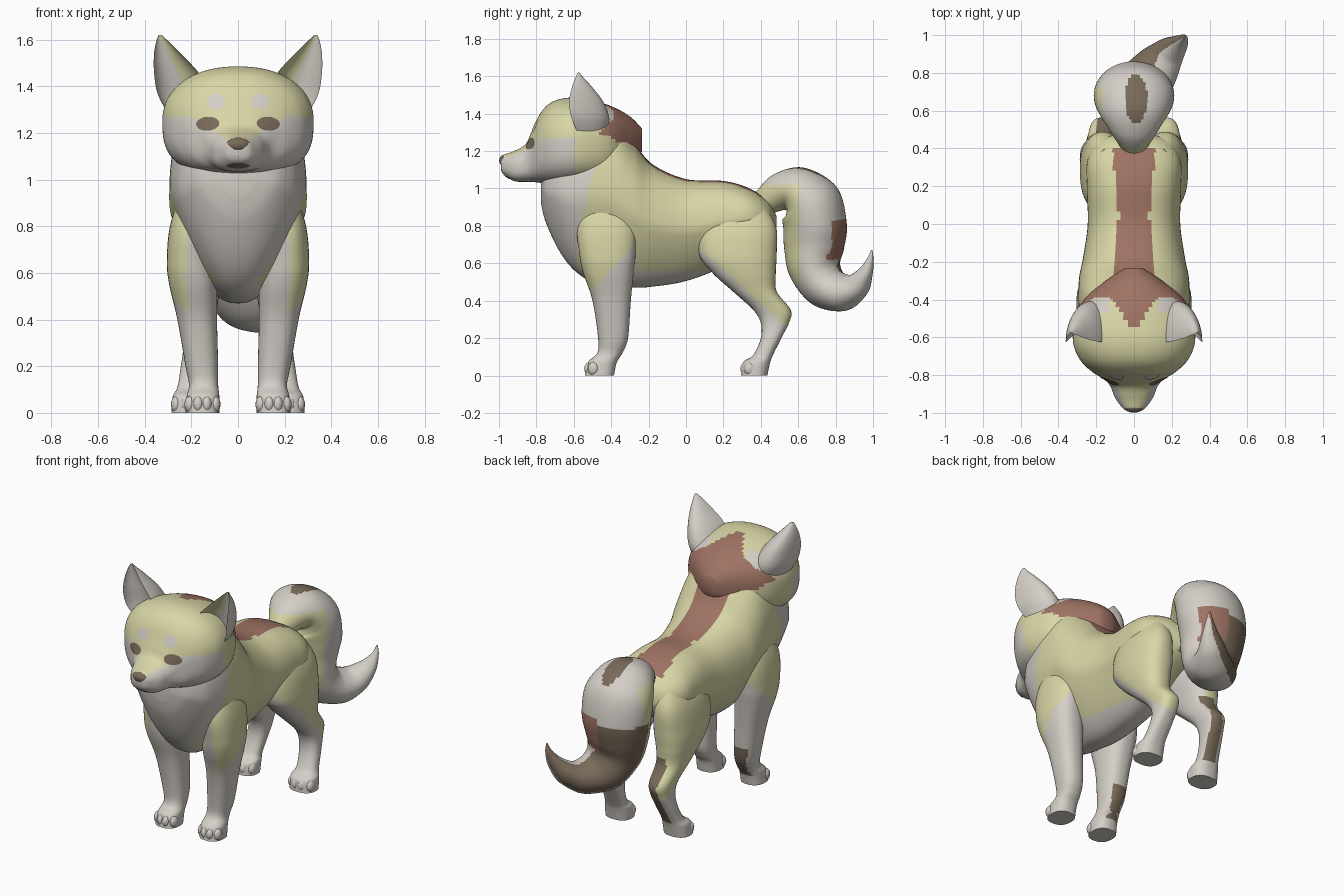
import bpy, bmesh, math
from mathutils import Vector
from mathutils.bvhtree import BVHTree

cube = bpy.data.objects.get("Cube")
if cube:
    bpy.data.objects.remove(cube, do_unlink=True)

CREAM, WHITE, DARK, RED = range(4)


def material(name, colour):
    mat = bpy.data.materials.new(name)
    mat.use_nodes = True
    mat.diffuse_color = (*colour, 1)
    mat.node_tree.nodes["Principled BSDF"].inputs["Base Color"].default_value = (*colour, 1)
    return mat


MATERIALS = [
    material("cream fur", (.69, .67, .38)),
    material("white fur", (.66, .62, .57)),
    material("dark brown", (.19, .145, .10)),
    material("red brown fur", (.34, .17, .125)),
]


def finish(bm, name, rule):
    """Turn a bmesh into a smooth object, colouring each face by a rule."""
    bm.normal_update()
    for face in bm.faces:
        face.material_index = rule(face.calc_center_median(), face.normal)
    mesh = bpy.data.meshes.new(name)
    bm.to_mesh(mesh)
    bm.free()
    for mat in MATERIALS:
        mesh.materials.append(mat)
    obj = bpy.data.objects.new(name, mesh)
    bpy.context.collection.objects.link(obj)
    bpy.ops.object.select_all(action='DESELECT')
    obj.select_set(True)
    bpy.context.view_layer.objects.active = obj
    bpy.ops.object.shade_smooth_by_angle(angle=math.radians(50))
    return obj


def rounded(top, bottom, taper=0):
    """Superellipse section, optionally narrowing towards the bottom."""
    def section(a):
        c, s = math.cos(a), math.sin(a)
        power = top if s > 0 else bottom
        u = math.copysign(abs(c) ** (2 / power), c)
        v = math.copysign(abs(s) ** (2 / power), s)
        return u * (1 - taper * max(0, -v)), v
    return section


def crescent(a):
    s = math.sin(a)
    return math.cos(a), s if s > 0 else -s * .5


def spline(p, q, r, s, t):
    return (q * 2 + (r - p) * t + (p * 2 - q * 5 + r * 4 - s) * t * t
            + (q * 3 - p - r * 3 + s) * t ** 3) / 2


def loft(name, rows, section, rule, sides=80, steps=9):
    """Skin sections along smoothly interpolated (centre, u, v) rows."""
    frames = []
    last = len(rows) - 1
    for i in range(last):
        near = [rows[max(0, min(last, i + k))] for k in (-1, 0, 1, 2)]
        for j in range(steps):
            frames.append([spline(*column, j / steps) for column in zip(*near)])
    frames.append(rows[-1])
    bm = bmesh.new()
    rings = []
    for centre, u, v in frames:
        ring = []
        for k in range(sides):
            a, b = section(math.tau * k / sides)
            ring.append(bm.verts.new(centre + u * a + v * b))
        rings.append(ring)
    for lower, upper in zip(rings, rings[1:]):
        for k in range(sides):
            n = (k + 1) % sides
            bm.faces.new((lower[k], lower[n], upper[n], upper[k]))
    bm.faces.new(rings[0][::-1])
    bm.faces.new(rings[-1])
    bmesh.ops.recalc_face_normals(bm, faces=bm.faces)
    return finish(bm, name, rule)


def upright(rows):
    """Rows of (y, bottom, top, half width)."""
    return [(Vector((0, y, (lo + hi) / 2)), Vector((w, 0, 0)), Vector((0, 0, (hi - lo) / 2)))
            for y, lo, hi, w in rows]


def level(rows, side):
    """Rows of (z, front, back, inner, outer)."""
    return [(Vector((side * (i + o) / 2, (f + b) / 2, z)),
             Vector((side * (o - i) / 2, 0, 0)), Vector((0, (b - f) / 2, 0)))
            for z, f, b, i, o in rows]


def ball(name, centre, size, colour):
    bm = bmesh.new()
    bmesh.ops.create_uvsphere(bm, u_segments=16, v_segments=10, radius=1)
    bmesh.ops.scale(bm, vec=size, verts=bm.verts)
    bmesh.ops.translate(bm, vec=centre, verts=bm.verts)
    return finish(bm, name, lambda c, n: colour)


# Torso: pale chest and belly, red saddle along the spine and rump
def torso_colour(c, n):
    if c.z < .56 or c.y < -.58 + .25 * max(0, c.z - .75):
        return WHITE
    if abs(c.x) < .08 + .1 * abs(c.y - .05) and n.z > .3 and c.y < .4:
        return RED
    return RED if c.y > .45 and abs(c.x) < .05 else CREAM


loft("torso", upright([
    (-.775, .92, 1.06, .08), (-.75, .82, 1.14, .17), (-.68, .67, 1.24, .24),
    (-.6, .565, 1.32, .272), (-.5, .5, 1.4, .29), (-.38, .48, 1.37, .295),
    (-.28, .47, 1.25, .29), (-.18, .475, 1.13, .27), (0, .505, 1.05, .245),
    (.2, .58, 1.04, .25), (.34, .66, 1.0, .245), (.44, .72, .93, .18),
    (.485, .76, .85, .06)]), rounded(2.4, 2.4, .4), torso_colour)


# Head with muzzle
def head_colour(c, n):
    x = abs(c.x)
    if c.y < -.6 and c.z < 1.14 + .13 * min(1, x / .2):
        return WHITE
    if .13 < x < .24 and -.46 < c.y < -.39 and c.z > 1.36:
        return WHITE
    back = min(-.57 + 1.5 * x, -.4) - .6 * max(0, 1.4 - c.z)
    if c.y > back and c.z > 1.28 - .5 * max(0, c.y + .42):
        return RED
    return CREAM


head = loft("head", upright([
    (-.235, 1.2, 1.32, .05), (-.3, 1.12, 1.385, .15), (-.4, 1.05, 1.44, .265),
    (-.52, 1.02, 1.475, .315), (-.63, 1.015, 1.485, .322), (-.72, 1.02, 1.46, .285),
    (-.78, 1.03, 1.4, .225), (-.825, 1.035, 1.305, .155), (-.86, 1.035, 1.235, .125),
    (-.92, 1.04, 1.2, .1), (-.975, 1.075, 1.18, .06), (-.99, 1.1, 1.17, .035)]),
    rounded(2.2, 2.8), head_colour)
surface = BVHTree.FromPolygons([v.co for v in head.data.vertices],
                               [p.vertices for p in head.data.polygons])


# Face markings laid on the surface of the head
def marking(name, x, z, rx, rz, colour, tilt=0):
    bm = bmesh.new()
    depth = surface.ray_cast(Vector((x, -2, z)), Vector((0, 1, 0)))[0].y

    def drop(a, r):
        px, dz = x + rx * r * math.cos(a), rz * r * math.sin(a)
        pz = z + dz + tilt * (px - x)
        hit = surface.ray_cast(Vector((px, -2, pz)), Vector((0, 1, 0)))[0]
        y = min(hit.y, depth + .08) if hit else depth
        return bm.verts.new((px, y - .005, pz))

    rings = [[drop(math.tau * k / 20, r) for k in range(20)] for r in (.3, .65, 1)]
    bm.faces.new(rings[0])
    for inner, outer in zip(rings, rings[1:]):
        for k in range(20):
            n = (k + 1) % 20
            bm.faces.new((inner[k], outer[k], outer[n], inner[n]))
    finish(bm, name, lambda c, n: colour)


marking("mouth", 0, 1.06, .05, .012, DARK)
ball("nose", (0, -.965, 1.15), (.055, .034, .032), DARK)


# Ears: hollow crescents with a cream inner rim
def add_ear(label, side):
    rows = [(z, f - (b - f), b, i, o) for z, f, b, i, o in (
        (1.28, -.57, -.43, .12, .3), (1.37, -.61, -.41, .12, .345),
        (1.46, -.625, -.44, .17, .36), (1.54, -.61, -.5, .245, .36),
        (1.595, -.59, -.55, .3, .35), (1.62, -.58, -.57, .328, .34))]

    def colour(c, n):
        rim = .22 + .55 * (c.z - 1.4)
        return CREAM if n.y < -.05 and c.x * side < rim else WHITE
    loft(label + "_ear", level(rows, side), crescent, colour, sides=56)


# Legs, paws and toes
FRONT = [(.97, -.52, -.35, .1, .24), (.8, -.58, -.27, .1, .292), (.65, -.57, -.27, .1, .305),
         (.55, -.55, -.28, .09, .295), (.4, -.5, -.295, .09, .26), (.2, -.47, -.31, .085, .225),
         (.12, -.475, -.34, .085, .21), (.07, -.525, -.37, .08, .22), (0, -.54, -.385, .08, .225)]
HIND = [(.94, .2, .4, .08, .19), (.8, .08, .48, .06, .26), (.65, .07, .485, .05, .285),
        (.55, .14, .48, .07, .28), (.45, .25, .485, .09, .26), (.35, .36, .56, .1, .24),
        (.28, .4, .55, .11, .235), (.2, .4, .51, .12, .245), (.11, .36, .465, .13, .26),
        (.07, .305, .45, .12, .28), (0, .295, .435, .12, .285)]


def add_legs(label, side):
    def front_colour(c, n):
        if side < 0 and n.y > .8 and .06 < c.z < .25:
            return DARK
        high = c.z > .45 + 1.1 * (c.y + .5)
        return CREAM if high and n.x * side > .2 else WHITE

    def hind_colour(c, n):
        if side < 0 and n.y > .6 and n.x > -.2 and .09 < c.z < .5:
            return DARK
        return CREAM if c.z > .52 - .9 * (c.y - .25) and n.x * side > -.4 else WHITE

    shape = rounded(2.4, 2.4)
    loft(label + "_front_leg", level(FRONT, side), shape, front_colour, sides=48)
    loft(label + "_hind_leg", level(HIND, side), shape, hind_colour, sides=48)
    for part, (z, front, back, inner, outer) in (("front", FRONT[-1]), ("hind", HIND[-1])):
        for k in range(4):
            x = inner + (outer - inner) * (k + .5) / 4
            y = front + (.026 if k in (1, 2) else .045)
            ball(f"{label}_{part}_toe", (side * x, y, .036), (.023, .03, .036), WHITE)


for label, side in (("left", 1), ("right", -1)):
    add_ear(label, side)
    add_legs(label, side)
    marking(label + "_eye", side * .13, 1.24, .05, .03, DARK, side * -.05)
    marking(label + "_brow", side * .095, 1.335, .04, .033, WHITE)


# Bushy curled tail, its tip swinging to one side
def tail_colour(c, n):
    if .62 < c.z < .83 and c.x > .02 and n.y > .6:
        return RED
    if c.z < .8 and n.dot(Vector((-.6, .7, .3))) > .45:
        return DARK
    if n.z > .4 and ((c.x - .01) / .06) ** 2 + ((c.y - .66) / .13) ** 2 < 1 and c.z > .95:
        return DARK
    return CREAM if c.y < .66 - .3 * c.x and .48 < c.z < 1.02 else WHITE


path = [(0, .41, .92, .07, .07), (0, .5, .98, .13, .1), (0, .58, .98, .18, .14),
        (0, .66, .92, .21, .17), (0, .69, .8, .21, .17), (0, .685, .68, .19, .16),
        (.02, .69, .57, .17, .14), (.06, .75, .475, .15, .12), (.13, .84, .445, .12, .1),
        (.19, .915, .48, .085, .07), (.24, .96, .55, .05, .04), (.265, .985, .62, .02, .018),
        (.27, .993, .67, .004, .004)]
points = [Vector(p[:3]) for p in path]
tail_rows = []
for i, p in enumerate(path):
    along = (points[min(i + 1, len(path) - 1)] - points[max(i - 1, 0)]).normalized()
    across = Vector((1, 0, 0))
    across = (across - along * across.dot(along)).normalized()
    tail_rows.append((points[i], across * p[3], along.cross(across) * p[4]))
loft("tail", tail_rows, rounded(2, 2), tail_colour)
